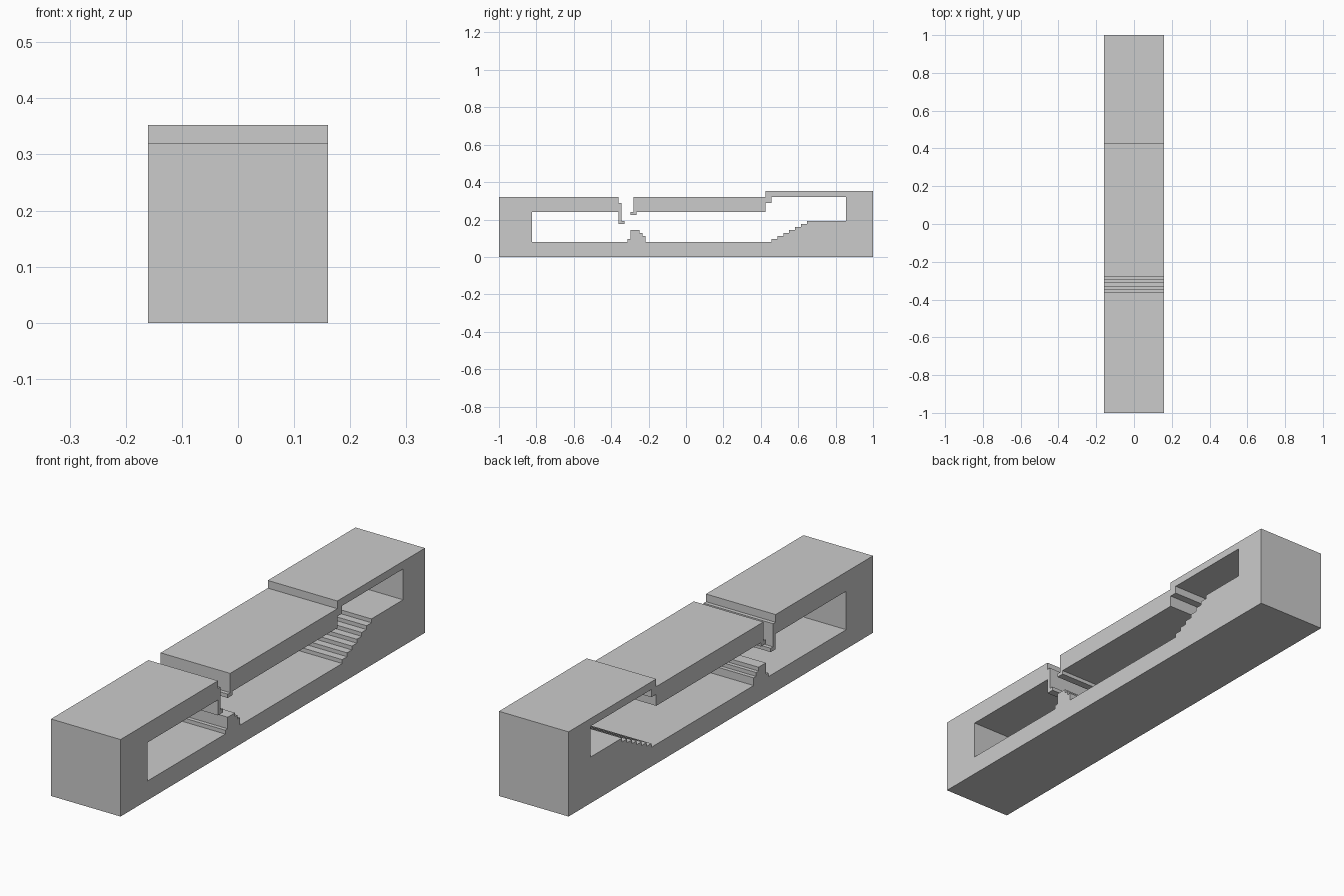
import bpy, bmesh

if "Cube" in bpy.data.objects:
    bpy.data.objects.remove(bpy.data.objects["Cube"])

CELL = 0.016      # grid step of the stepped profile
HALF_W = 0.16     # half width in x

# Side outline as (y, z) in cells, y counted from the front end
outline = [
    (0, 0), (125, 0), (125, 22),
    # raised rear roof, rear roof slab and its lip over the slot
    (89, 22), (89, 20), (45, 20), (45, 15), (44, 15), (44, 14), (46, 14), (46, 15),
    # slab underside rising into the rear chamber
    (89, 15), (89, 18), (91, 18), (91, 20), (116, 20), (116, 12),
]
# staircase down from the rear chamber
for i in range(7):
    y = 103 - 2 * i
    outline += [(y, 12 - i), (y, 11 - i)]
outline += [
    # floor ridge under the slot
    (49, 5), (49, 7), (48, 7), (48, 8), (47, 8), (47, 9), (44, 9), (44, 6), (43, 6), (43, 5),
    # front chamber, then the hooked lip of the front roof
    (11, 5), (11, 15), (40, 15), (40, 11), (42, 11), (42, 12), (41, 12),
    (41, 18), (40, 18), (40, 20), (0, 20),
]

# Extrude the outline across the width
bm = bmesh.new()
verts = [bm.verts.new((-HALF_W, y * CELL - 1, z * CELL)) for y, z in outline]
face = bm.faces.new(verts)
res = bmesh.ops.extrude_face_region(bm, geom=[face], use_keep_orig=True)
moved = [g for g in res["geom"] if isinstance(g, bmesh.types.BMVert)]
bmesh.ops.translate(bm, verts=moved, vec=(2 * HALF_W, 0, 0))
bmesh.ops.recalc_face_normals(bm, faces=bm.faces)
mesh = bpy.data.meshes.new("whistle_body")
bm.to_mesh(mesh)
bm.free()
body = bpy.data.objects.new("whistle_body", mesh)
bpy.context.collection.objects.link(body)
